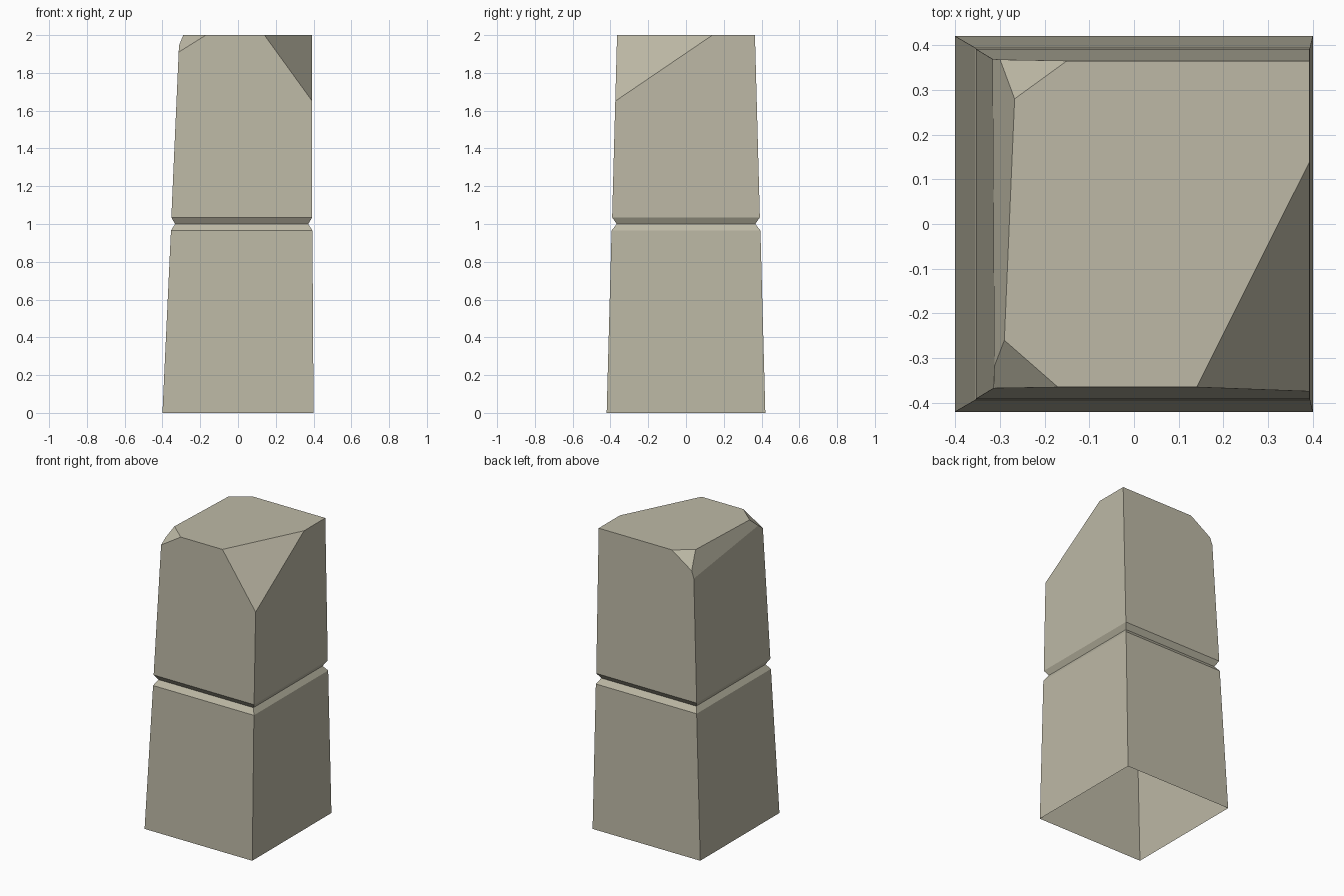
import bpy
import bmesh
from mathutils import Vector

cube = bpy.data.objects.get("Cube")
if cube:
    bpy.data.objects.remove(cube, do_unlink=True)

# Single stone colour
stone = bpy.data.materials.new("pale_stone")
stone.use_nodes = True
colour = (0.51, 0.485, 0.38, 1)
stone.diffuse_color = colour
bsdf = stone.node_tree.nodes["Principled BSDF"]
bsdf.inputs["Base Color"].default_value = colour
bsdf.inputs["Roughness"].default_value = 0.9

bm = bmesh.new()


def ring(z, left, right, depth):
    """Rectangular cross-section of the post."""
    corners = ((left, -depth), (right, -depth), (right, depth), (left, depth))
    return [bm.verts.new((x, y, z)) for x, y in corners]


# Tapered post with a V groove round the middle, open underneath
rings = [
    ring(0, -0.40, 0.40, 0.42),
    ring(0.965, -0.355, 0.394, 0.394),
    ring(1.0, -0.333, 0.372, 0.367),
    ring(1.035, -0.353, 0.393, 0.391),
    ring(2.0, -0.31, 0.393, 0.365),
]
for low, high in zip(rings, rings[1:]):
    for i in range(4):
        j = (i + 1) % 4
        bm.faces.new((low[i], low[j], high[j], high[i]))
bm.faces.new(rings[-1])


def chip(*points):
    """Slice off the outside of the plane through three points and cap it."""
    a, b, c = map(Vector, points)
    normal = (b - a).cross(c - a).normalized()
    if normal.dot(Vector((0, 0, 1)) - a) > 0:
        normal.negate()
    cut = bmesh.ops.bisect_plane(
        bm, geom=bm.verts[:] + bm.edges[:] + bm.faces[:], dist=1e-5,
        plane_co=a, plane_no=normal, clear_outer=True)
    rim = [e for e in cut["geom_cut"]
           if isinstance(e, bmesh.types.BMEdge) and e.is_boundary]
    bmesh.ops.edgeloop_fill(bm, edges=rim)


# Worn left edge, then the three broken corners
chip((-0.29, -0.26, 2), (-0.267, 0.28, 2), (-0.314, 0.366, 1.86))
chip((-0.15, 0.365, 2), (-0.267, 0.28, 2), (-0.30, 0.367, 1.9))
chip((-0.17, -0.365, 2), (-0.29, -0.26, 2), (-0.314, -0.367, 1.91))
chip((0.14, -0.365, 2), (0.393, 0.14, 2), (0.393, -0.375, 1.65))

bmesh.ops.recalc_face_normals(bm, faces=bm.faces[:])
mesh = bpy.data.meshes.new("stone_post")
bm.to_mesh(mesh)
bm.free()
mesh.materials.append(stone)
post = bpy.data.objects.new("stone_post", mesh)
bpy.context.collection.objects.link(post)
